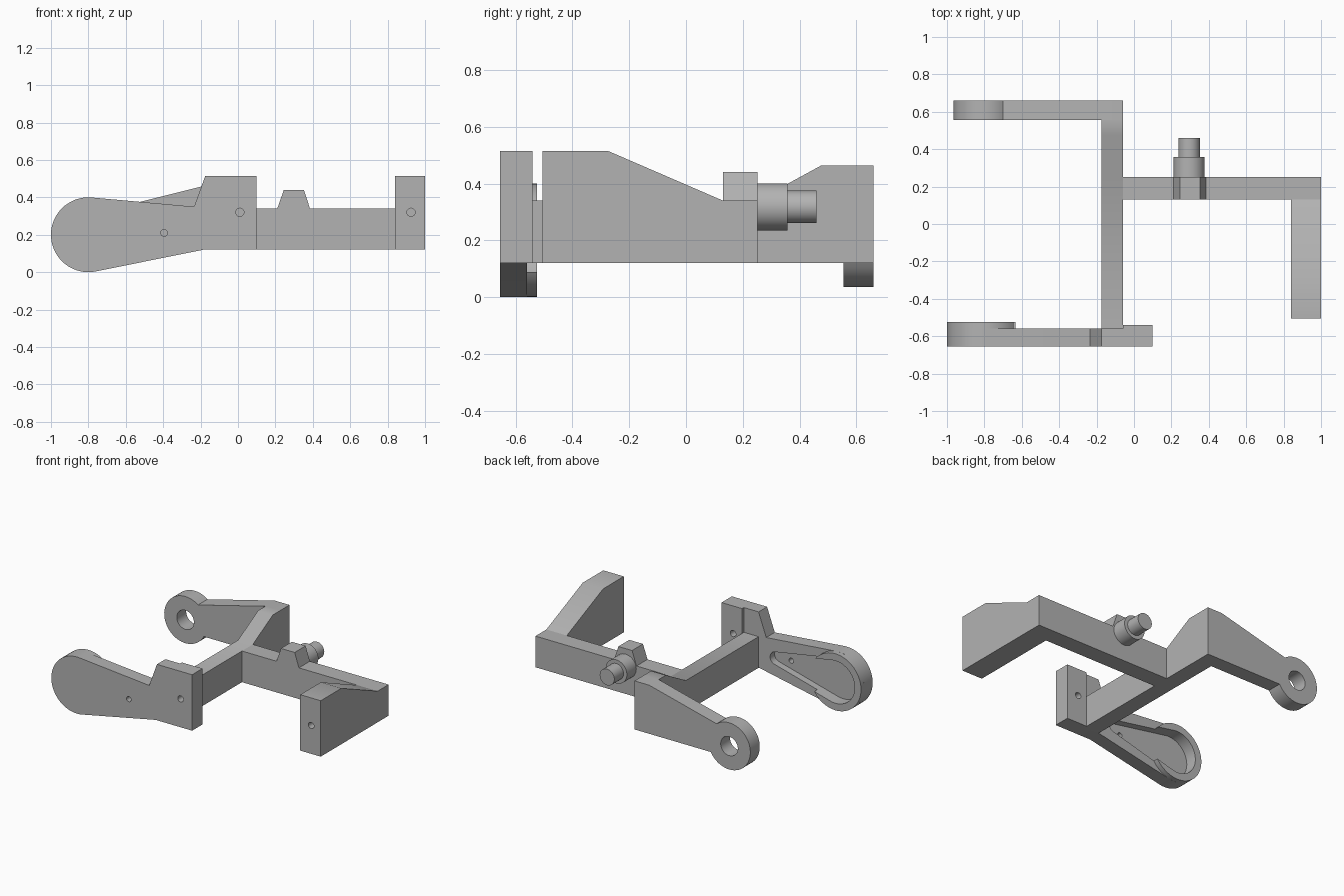
import bpy
import bmesh
from math import cos, sin, radians, atan2, acos, hypot, degrees
from mathutils import Vector

if "Cube" in bpy.data.objects:
    bpy.data.objects.remove(bpy.data.objects["Cube"])

grey = bpy.data.materials.new("plain grey")
grey.use_nodes = True
colour = (0.45, 0.45, 0.45, 1)
grey.diffuse_color = colour
grey.node_tree.nodes["Principled BSDF"].inputs["Base Color"].default_value = colour


def arc(cx, cz, r, start, end, steps=40):
    """Points along an arc, angles in degrees."""
    angles = [radians(start + (end - start) * i / steps) for i in range(steps + 1)]
    return [(cx + r * cos(a), cz + r * sin(a)) for a in angles]


def circle(cx, cz, r, steps=48):
    return arc(cx, cz, r, 0, 360, steps)[:-1]


def tapered_slot(x1, z1, r1, x2, z2, r2):
    """Outline around a large left circle and a small right circle."""
    tilt = degrees(atan2(z2 - z1, x2 - x1))
    spread = degrees(acos((r1 - r2) / hypot(x2 - x1, z2 - z1)))
    return (arc(x1, z1, r1, tilt + spread, tilt + 360 - spread)
            + arc(x2, z2, r2, tilt - spread, tilt + spread, 20))


def prism(name, outline, low, high, axis="y"):
    """Extrude an outline along y (points are x, z) or x (points are y, z)."""
    place = (lambda a, b, t: (a, t, b)) if axis == "y" else (lambda a, b, t: (t, a, b))
    bm = bmesh.new()
    face = bm.faces.new([bm.verts.new(place(a, b, low)) for a, b in outline])
    side = bmesh.ops.extrude_face_region(bm, geom=[face])
    moved = [v for v in side["geom"] if isinstance(v, bmesh.types.BMVert)]
    bmesh.ops.translate(bm, verts=moved, vec=Vector(place(0, 0, high - low)))
    bmesh.ops.recalc_face_normals(bm, faces=bm.faces)
    mesh = bpy.data.meshes.new(name)
    bm.to_mesh(mesh)
    bm.free()
    mesh.materials.append(grey)
    obj = bpy.data.objects.new(name, mesh)
    bpy.context.collection.objects.link(obj)
    return obj


def rect(a1, a2, z1, z2):
    return [(a1, z1), (a2, z1), (a2, z2), (a1, z2)]


def cut(obj, outline, low, high):
    """Subtract a prism and keep the finished mesh."""
    cutter = prism("cutter", outline, low, high)
    cutter.hide_render = True
    mod = obj.modifiers.new("cut", "BOOLEAN")
    mod.operation, mod.solver, mod.object = "DIFFERENCE", "EXACT", cutter
    graph = bpy.context.evaluated_depsgraph_get()
    mesh = bpy.data.meshes.new_from_object(obj.evaluated_get(graph))
    obj.modifiers.clear()
    obj.data = mesh
    bpy.data.objects.remove(cutter)


BASE, BAR = 0.12, 0.34
PX, PZ = -0.8, 0.2      # pivot shared by both swing arms
parts = []

# Front swing arm with a rounded end, a boss and a tapered pocket inside
front_arm = prism("front_arm", arc(PX, PZ, 0.2, 85, 281) + [
    (-0.185, BASE), (-0.06, BASE), (-0.06, 0.515), (-0.175, 0.515), (-0.235, 0.35)],
    -0.655, -0.56)
front_boss = prism("front_boss", circle(PX, PZ, 0.2), -0.56, -0.525)
pocket = tapered_slot(PX, PZ, 0.15, -0.31, 0.222, 0.045)
for part in (front_arm, front_boss):
    cut(part, pocket, -0.61, -0.45)
cut(front_arm, circle(-0.395, 0.21, 0.018, 24), -0.7, -0.5)
front_block = prism("front_block", rect(-0.06, 0.1, BASE, 0.515), -0.655, -0.54)
cut(front_block, circle(0.01, 0.32, 0.022, 24), -0.7, -0.5)
parts += [front_arm, front_boss, front_block]

# Back swing arm ending in an eye
back_arm = prism("back_arm", arc(PX, PZ, 0.165, 53, 331) + [
    (-0.06, BASE), (-0.06, 0.463), (-0.175, 0.463)], 0.555, 0.66)
cut(back_arm, circle(PX, PZ, 0.067), 0.5, 0.7)
parts.append(back_arm)

# Cross beam that rises to the back arm
parts.append(prism("cross_beam", [
    (-0.56, BASE), (0.555, BASE), (0.555, 0.463), (0.475, 0.463),
    (0.25, BAR), (-0.56, BAR)], -0.175, -0.06, "x"))

# Side beam with its wedge bump
parts.append(prism("side_beam", rect(-0.06, 1.0, BASE, BAR), 0.13, 0.252))
parts.append(prism("beam_bump", [
    (0.21, BAR), (0.385, BAR), (0.352, 0.44), (0.245, 0.44)], 0.13, 0.252))

# Stepped peg behind the bump
parts.append(prism("peg_collar", circle(0.295, 0.318, 0.083), 0.252, 0.357))
parts.append(prism("peg_tip", circle(0.295, 0.318, 0.057), 0.357, 0.46))

# Forward pointing arm on the left end
left_arm = prism("left_arm", [
    (-0.505, BASE), (0.13, BASE), (0.13, BAR), (-0.275, 0.515), (-0.505, 0.515)],
    0.84, 1.0, "x")
cut(left_arm, circle(0.925, 0.32, 0.022, 24), -0.6, -0.35)
parts.append(left_arm)

# Smooth round walls, keep hard edges
bpy.ops.object.select_all(action="DESELECT")
for part in parts:
    part.select_set(True)
bpy.context.view_layer.objects.active = parts[0]
bpy.ops.object.shade_smooth_by_angle(angle=radians(30))
